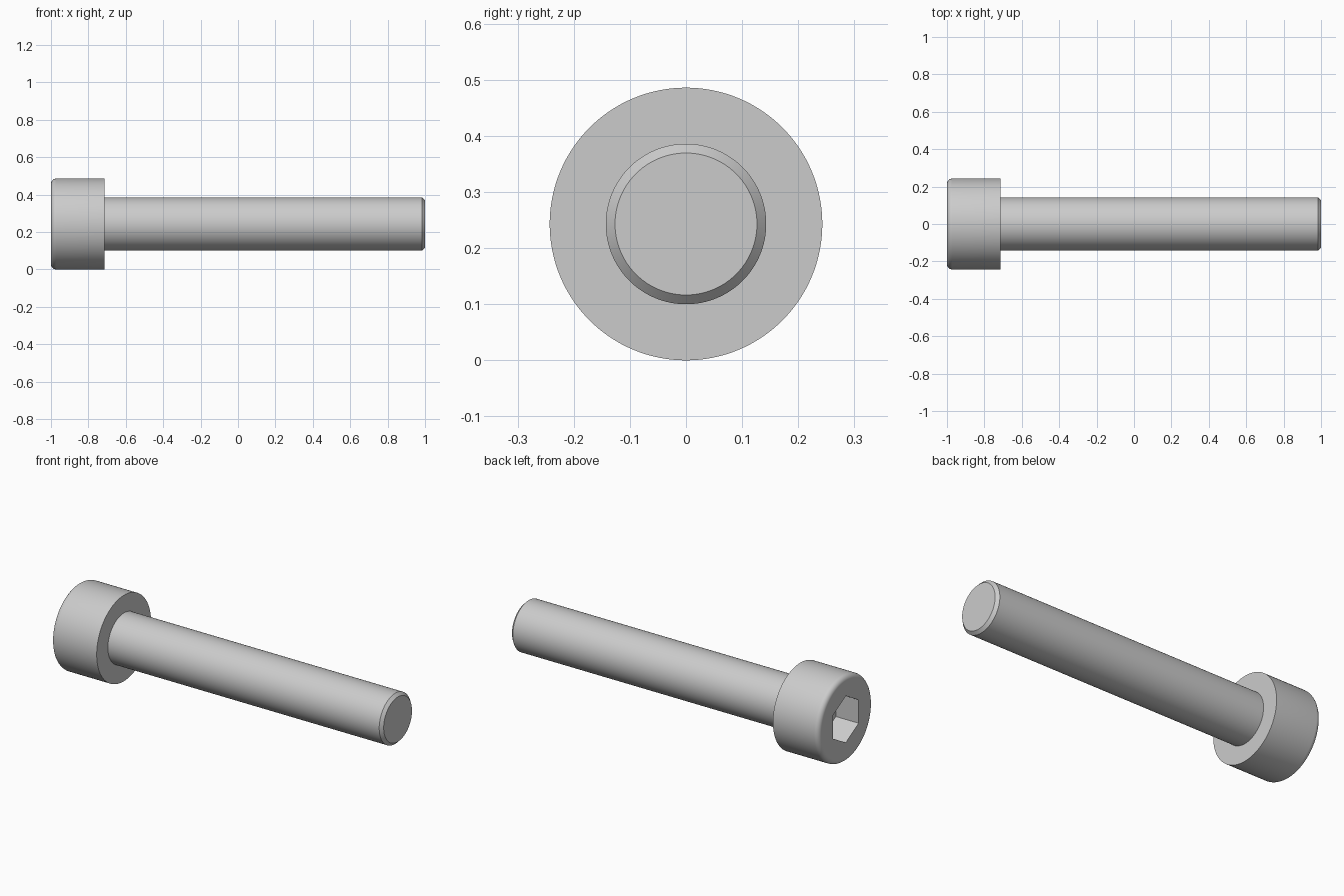
import bpy, bmesh
from math import sin, cos, pi, sqrt

if "Cube" in bpy.data.objects:
    bpy.data.objects.remove(bpy.data.objects["Cube"])

HEAD_R, SHANK_R = 0.243, 0.143      # radii
HEAD_X = -0.714                     # underside of the head
FILLET, CHAMFER = 0.028, 0.0165     # head rim rounding, tip chamfer
HEX_FLATS, HEX_DEPTH = 0.2286, 0.143
AXIS_Z = HEAD_R                     # screw lies on the ground
SEGS = 128


def lathe(name, profile, segs):
    """Closed solid of revolution around the x direction, from (x, radius) points."""
    bm = bmesh.new()
    rings = [[bm.verts.new((x, r * sin(2 * pi * i / segs), AXIS_Z + r * cos(2 * pi * i / segs)))
              for i in range(segs)] for x, r in profile]
    for a, b in zip(rings, rings[1:]):
        for i in range(segs):
            j = (i + 1) % segs
            bm.faces.new((a[i], a[j], b[j], b[i]))
    bm.faces.new(rings[0])
    bm.faces.new(rings[-1])
    bmesh.ops.recalc_face_normals(bm, faces=bm.faces)
    mesh = bpy.data.meshes.new(name)
    bm.to_mesh(mesh)
    bm.free()
    obj = bpy.data.objects.new(name, mesh)
    bpy.context.collection.objects.link(obj)
    return obj


# Head with rounded rim, shank and chamfered tip in one profile
rim = [(-1 + FILLET * (1 - sin(t)), HEAD_R - FILLET * (1 - cos(t)))
       for t in (pi / 2 * (1 - k / 8) for k in range(9))]
screw = lathe("socket_head_screw", rim + [
    (HEAD_X, HEAD_R), (HEAD_X, SHANK_R), (1 - CHAMFER, SHANK_R), (1, SHANK_R - CHAMFER)], SEGS)

# Hexagonal socket, corners up and down
hex_r = HEX_FLATS / sqrt(3)
cutter = lathe("hex_socket_cutter", [(-1.1, hex_r), (-1 + HEX_DEPTH, hex_r)], 6)
cutter.hide_render = True
mod = screw.modifiers.new("hex_socket", 'BOOLEAN')
mod.operation, mod.solver, mod.object = 'DIFFERENCE', 'EXACT', cutter

bpy.ops.object.select_all(action='DESELECT')
bpy.context.view_layer.objects.active = screw
screw.select_set(True)
bpy.ops.object.modifier_apply(modifier=mod.name)
bpy.data.objects.remove(cutter)
bpy.ops.object.shade_smooth_by_angle(angle=pi / 6)
